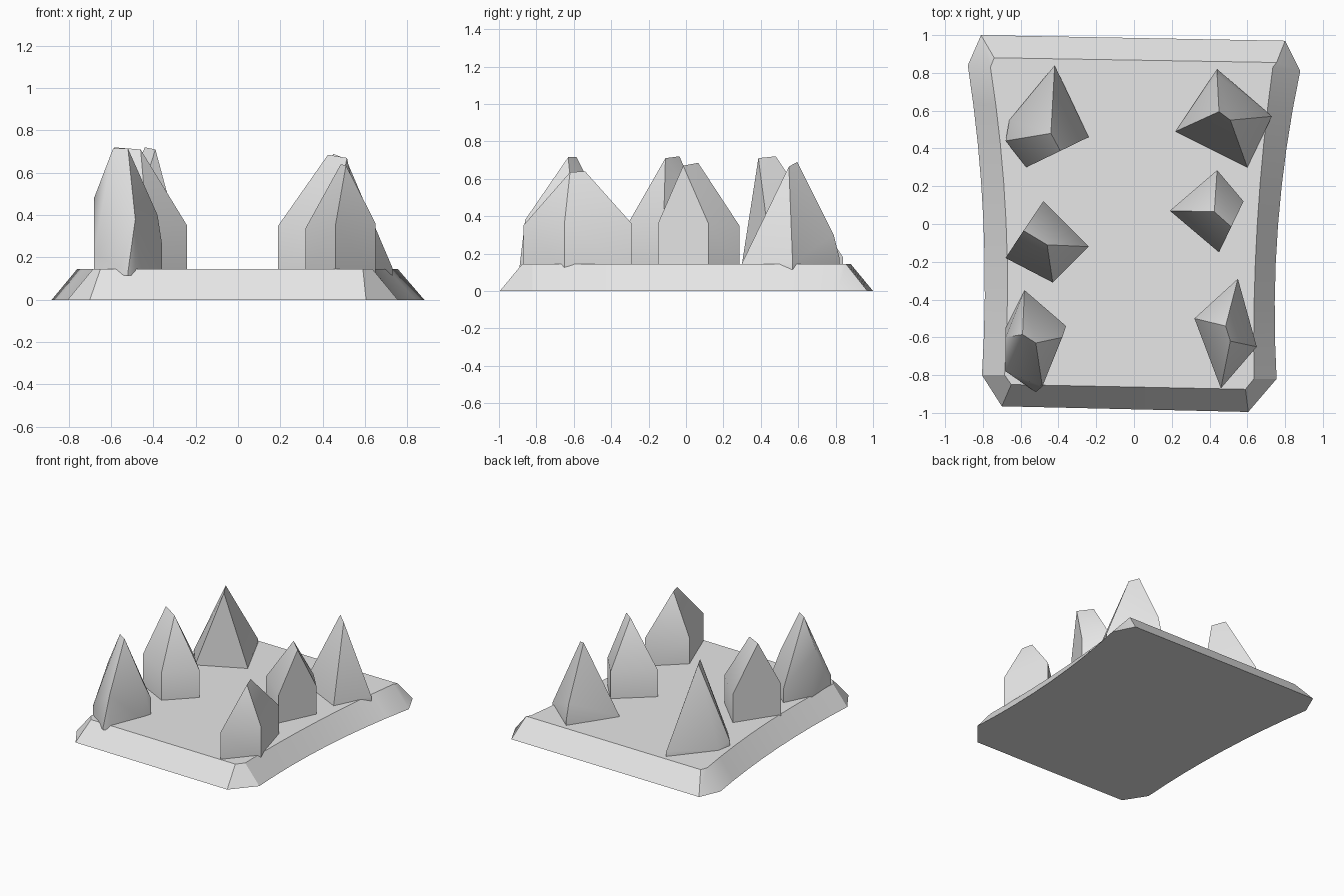
import bpy, bmesh, math

cube = bpy.data.objects.get("Cube")
if cube:
    bpy.data.objects.remove(cube, do_unlink=True)

# Single stone grey
stone = bpy.data.materials.new("stone_grey")
stone.use_nodes = True
GREY = (0.8, 0.8, 0.8, 1.0)
stone.diffuse_color = GREY
stone.node_tree.nodes["Principled BSDF"].inputs["Base Color"].default_value = GREY

TOP = 0.145     # height of the slab's top face
ROOT = 0.115    # spikes start just inside the slab


def finish(name, bm, angle):
    bmesh.ops.recalc_face_normals(bm, faces=bm.faces[:])
    mesh = bpy.data.meshes.new(name)
    bm.to_mesh(mesh)
    bm.free()
    mesh.materials.append(stone)
    obj = bpy.data.objects.new(name, mesh)
    bpy.context.collection.objects.link(obj)
    bpy.ops.object.select_all(action='DESELECT')
    obj.select_set(True)
    bpy.context.view_layer.objects.active = obj
    bpy.ops.object.shade_smooth_by_angle(angle=math.radians(angle))
    return obj


def bowed(start, end, bow, steps=8):
    """Points along a side that bows sideways by the given amount."""
    points = []
    for i in range(steps + 1):
        t = i / steps
        x = start[0] + (end[0] - start[0]) * t + bow * 4 * t * (1 - t)
        points.append((x, start[1] + (end[1] - start[1]) * t))
    return points


# Slab: waisted outline with clipped corners and sloping sides
def outline(left, front, right, back, bows):
    return (bowed(*left, bows[0]) + bowed(*front, 0, 4)
            + bowed(*right, bows[1]) + bowed(*back, 0, 4))


lower = outline(((-.88, .84), (-.805, -.80)), ((-.70, -.965), (.605, -.995)),
                ((.755, -.82), (.88, .81)), ((.80, .97), (-.81, 1.0)), (.045, -.055))
upper = outline(((-.76, .83), (-.685, -.80)), ((-.65, -.85), (.59, -.875)),
                ((.635, -.82), (.735, .83)), ((.755, .855), (-.74, .88)), (.045, -.032))
bm = bmesh.new()
low = [bm.verts.new((x, y, 0)) for x, y in lower]
high = [bm.verts.new((x, y, TOP)) for x, y in upper]
bm.faces.new(low[::-1])
bm.faces.new(high)
count = len(low)
for i in range(count):
    j = (i + 1) % count
    bm.faces.new((low[i], low[j], high[j], high[i]))
finish("slab", bm, 25)


# Spikes: each shoulder corner drops straight to the slab, the peaks close the top
def spike(name, shoulders, peaks):
    bm = bmesh.new()
    for x, y, z in shoulders:
        bm.verts.new((x, y, z))
        bm.verts.new((x, y, ROOT))
    for peak in peaks:
        bm.verts.new(peak)
    bmesh.ops.convex_hull(bm, input=bm.verts[:])
    loose = [v for v in bm.verts if not v.link_faces]
    bmesh.ops.delete(bm, geom=loose, context='VERTS')
    bmesh.ops.dissolve_limit(bm, angle_limit=math.radians(2),
                             verts=bm.verts[:], edges=bm.edges[:])
    finish(name, bm, 38)


spike("back_right_spike",
      [(-.42, .84, .18), (-.24, .46, .15), (-.57, .30, .15), (-.68, .44, .18), (-.66, .55, .15)],
      [(-.44, .48, .72), (-.39, .387, .71)])
spike("middle_right_spike",
      [(-.48, .12, .36), (-.24, -.12, .35), (-.43, -.31, .36), (-.68, -.18, .38)],
      [(-.585, -.035, .72), (-.46, -.11, .71)])
spike("front_right_spike",
      [(-.52, -.89, .13), (-.485, -.86, .38), (-.68, -.78, .22), (-.68, -.60, .48),
       (-.68, -.55, .16), (-.58, -.35, .25), (-.36, -.54, .27), (-.38, -.60, .40)],
      [(-.59, -.585, .715), (-.52, -.63, .715)])
spike("back_left_spike",
      [(.44, .82, .18), (.44, .79, .30), (.73, .57, .15), (.60, .30, .15), (.22, .49, .15)],
      [(.45, .595, .69), (.51, .55, .665)])
spike("middle_left_spike",
      [(.44, .285, .35), (.58, .12, .36), (.45, -.15, .36), (.19, .07, .35)],
      [(.425, .065, .685), (.515, -.015, .67)])
spike("front_left_spike",
      [(.55, -.29, .36), (.65, -.65, .36), (.46, -.87, .35), (.32, -.50, .34)],
      [(.485, -.54, .64), (.51, -.62, .635)])
